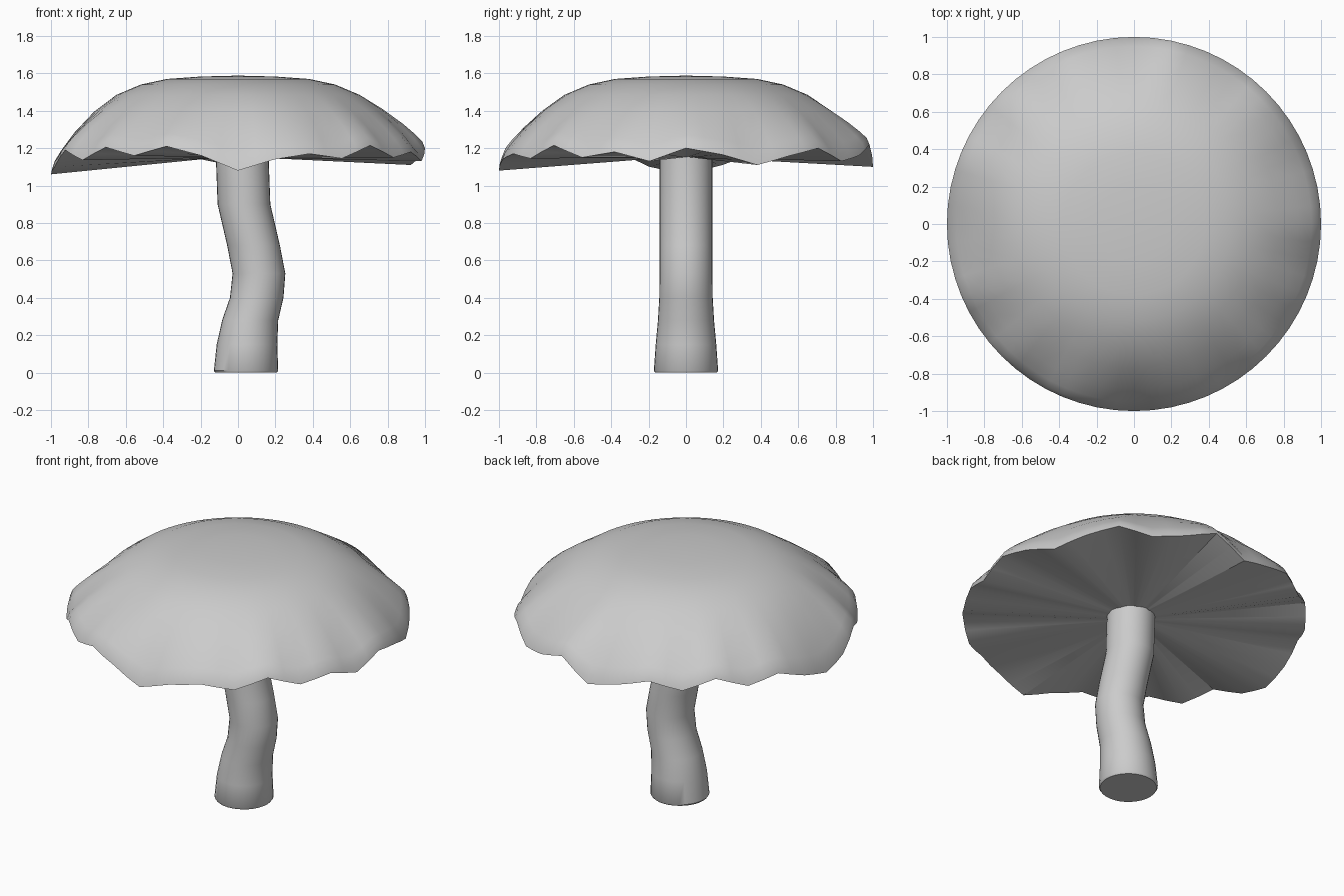
import bpy, bmesh, math

cube = bpy.data.objects.get("Cube")
if cube:
    bpy.data.objects.remove(cube, do_unlink=True)

# Plain grey for the whole model
grey = bpy.data.materials.new("grey")
grey.use_nodes = True
color = (0.6, 0.6, 0.6, 1)
grey.diffuse_color = color
grey.node_tree.nodes["Principled BSDF"].inputs["Base Color"].default_value = color


def loft(name, rings, top=None, bottom=None, sharp=40):
    """Bridge equal rings of points and close the ends with a fan or a flat cap."""
    bm = bmesh.new()
    loops = [[bm.verts.new(p) for p in ring] for ring in rings]
    n = len(loops[0])
    for a, b in zip(loops, loops[1:]):
        for i in range(n):
            j = (i + 1) % n
            bm.faces.new((a[i], a[j], b[j], b[i]))
    for loop, tip in ((loops[0], bottom), (loops[-1], top)):
        if tip is None:
            bm.faces.new(loop)
        else:
            v = bm.verts.new(tip)
            for i in range(n):
                bm.faces.new((loop[i], loop[(i + 1) % n], v))
    bmesh.ops.recalc_face_normals(bm, faces=bm.faces)
    mesh = bpy.data.meshes.new(name)
    bm.to_mesh(mesh)
    bm.free()
    mesh.materials.append(grey)
    obj = bpy.data.objects.new(name, mesh)
    bpy.context.collection.objects.link(obj)
    bpy.ops.object.select_all(action='DESELECT')
    obj.select_set(True)
    bpy.context.view_layer.objects.active = obj
    bpy.ops.object.shade_smooth_by_angle(angle=math.radians(sharp))
    return obj


# Wavy rim heights, counter-clockwise from the front
RIM = [1.08, 1.14, 1.17, 1.145, 1.215, 1.15, 1.18, 1.13,
       1.20, 1.165, 1.11, 1.16, 1.20, 1.13, 1.16, 1.22,
       1.10, 1.14, 1.19, 1.14, 1.21, 1.14, 1.18, 1.11,
       1.06, 1.10, 1.19, 1.136, 1.205, 1.16, 1.21, 1.16]
SEGMENTS = 64


def rim_height(i):
    k, odd = divmod(i, 2)
    return (RIM[k] + RIM[(k + odd) % len(RIM)]) / 2


def cap_ring(radius, height):
    """Ring whose waviness grows towards the rim."""
    wave = max(0, (radius - 0.65) / 0.35) ** 2
    ring = []
    for i in range(SEGMENTS):
        a = math.tau * i / SEGMENTS
        z = height + wave * (rim_height(i) - 1.15)
        ring.append((radius * math.sin(a), -radius * math.cos(a), z))
    return ring


# Cap: dome above, radial folds below
DOME = [(1.0, 1.15), (0.985, 1.19), (0.95, 1.235), (0.88, 1.31), (0.77, 1.405),
        (0.65, 1.485), (0.52, 1.54), (0.38, 1.57), (0.2, 1.583)]
loft("cap", [cap_ring(r, z) for r, z in [(0.1, 1.15)] + DOME],
     top=(0, 0, 1.588), bottom=(0, 0, 1.15), sharp=35)

# Stem: bent column, (height, centre x, radius)
STEM = [(0, 0.043, 0.165), (0.01, 0.043, 0.172), (0.15, 0.048, 0.162), (0.28, 0.065, 0.15),
        (0.4, 0.1, 0.143), (0.53, 0.112, 0.141), (0.68, 0.083, 0.141),
        (0.9, 0.032, 0.141), (1.17, 0.022, 0.141)]
loft("stem", [[(cx + r * math.cos(math.tau * i / 32), r * math.sin(math.tau * i / 32), z)
               for i in range(32)] for z, cx, r in STEM])
